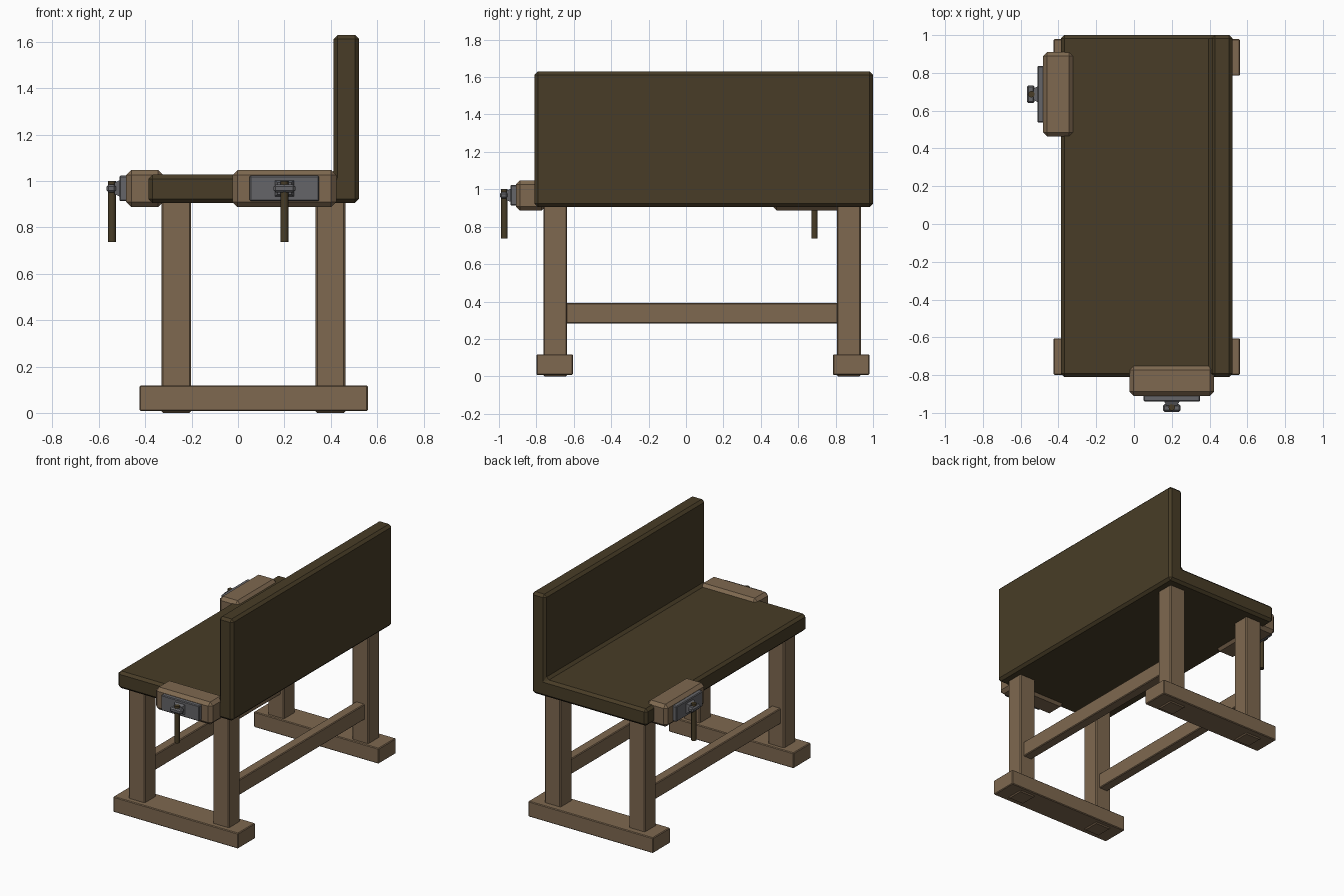
import bpy, bmesh
from mathutils import Matrix, Vector
from math import pi

if "Cube" in bpy.data.objects:
    bpy.data.objects.remove(bpy.data.objects["Cube"])


def material(name, rgb):
    m = bpy.data.materials.new(name)
    m.diffuse_color = (*rgb, 1)
    m.use_nodes = True
    m.node_tree.nodes["Principled BSDF"].inputs["Base Color"].default_value = m.diffuse_color
    return m


DARK = material("dark_wood", (0.065, 0.046, 0.02))
LIGHT = material("light_wood", (0.21, 0.14, 0.08))
METAL = material("steel", (0.13, 0.13, 0.14))


def finish(bm, name, mat, bevel, matrix=None):
    if bevel:
        bmesh.ops.bevel(bm, geom=bm.edges[:], offset=bevel, segments=1,
                        affect='EDGES', profile=0.5)
    if matrix:
        bm.transform(matrix)
    bmesh.ops.recalc_face_normals(bm, faces=bm.faces[:])
    me = bpy.data.meshes.new(name)
    bm.to_mesh(me)
    bm.free()
    me.materials.append(mat)
    ob = bpy.data.objects.new(name, me)
    bpy.context.collection.objects.link(ob)
    return ob


def box(name, mat, lo, hi, bevel=0.005, matrix=None):
    lo, hi = Vector(lo), Vector(hi)
    bm = bmesh.new()
    bmesh.ops.create_cube(bm, size=1)
    bm.transform(Matrix.Translation((lo + hi) / 2) @ Matrix.Diagonal((*(hi - lo), 1)))
    return finish(bm, name, mat, bevel, matrix)


# L-shaped top with back panel, chamfered all round
profile = [(-0.387, 0.905), (0.522, 0.905), (0.522, 1.63),
           (0.412, 1.63), (0.412, 1.027), (-0.387, 1.027)]
bm = bmesh.new()
face = bm.faces.new([bm.verts.new((x, -0.81, z)) for x, z in profile])
ext = bmesh.ops.extrude_face_region(bm, geom=[face])
bmesh.ops.translate(bm, vec=(0, 1.81, 0),
                    verts=[v for v in ext["geom"] if isinstance(v, bmesh.types.BMVert)])
finish(bm, "bench_top_and_back", DARK, 0.018)

# Feet, legs and stretchers
for end, foot_y, leg_y in (("front", (-0.80, -0.605), (-0.763, -0.635)),
                           ("rear", (0.785, 0.98), (0.807, 0.935))):
    box(end + "_foot", LIGHT, (-0.425, foot_y[0], 0.008), (0.56, foot_y[1], 0.118))
    for side, x in (("left", (-0.33, -0.202)), ("right", (0.335, 0.463))):
        box(f"{end}_{side}_leg", LIGHT, (x[0], leg_y[0], 0), (x[1], leg_y[1], 0.92), 0.007)
for side, x in (("left", -0.266), ("right", 0.399)):
    box(side + "_stretcher", LIGHT, (x - 0.035, -0.64, 0.282), (x + 0.035, 0.812, 0.393))


# Vise modelled facing -y with its inner block face near y = 0.16
def vise(name, matrix):
    box(name + "_jaw", LIGHT, (-0.224, 0, 0.887), (0.224, 0.16, 1.047), 0.022, matrix)
    box(name + "_plate", METAL, (-0.15, -0.029, 0.913), (0.15, 0.006, 1.023), 0.005, matrix)
    # flared neck
    bm = bmesh.new()
    bmesh.ops.create_cone(bm, cap_ends=True, segments=4, radius1=0.060, radius2=0.042, depth=0.024)
    bm.transform(Matrix.Translation((0, -0.038, 0.968)) @ Matrix.Diagonal((1, 1, 0.85, 1))
                 @ Matrix.Rotation(-pi / 2 * -1, 4, 'X') @ Matrix.Rotation(pi / 4, 4, 'Z'))
    finish(bm, name + "_neck", METAL, 0, matrix @ Matrix.Rotation(0, 4, 'Z'))
    box(name + "_screw_head", METAL, (-0.047, -0.085, 0.951), (0.047, -0.044, 0.985), 0.009, matrix)
    # hanging handle bar
    bm = bmesh.new()
    bmesh.ops.create_cone(bm, cap_ends=True, segments=12, radius1=0.017, radius2=0.017, depth=0.263)
    ob = finish(bm, name + "_handle", DARK, 0, matrix @ Matrix.Translation((0, -0.061, 0.869)))
    for p in ob.data.polygons:
        p.use_smooth = len(p.vertices) == 4
    ob.data.set_sharp_from_angle(angle=0.7)


vise("end_vise", Matrix.Translation((0.2, -0.91, 0)))
vise("side_vise", Matrix.Translation((-0.482, 0.687, 0)) @ Matrix.Rotation(-pi / 2, 4, 'Z'))
